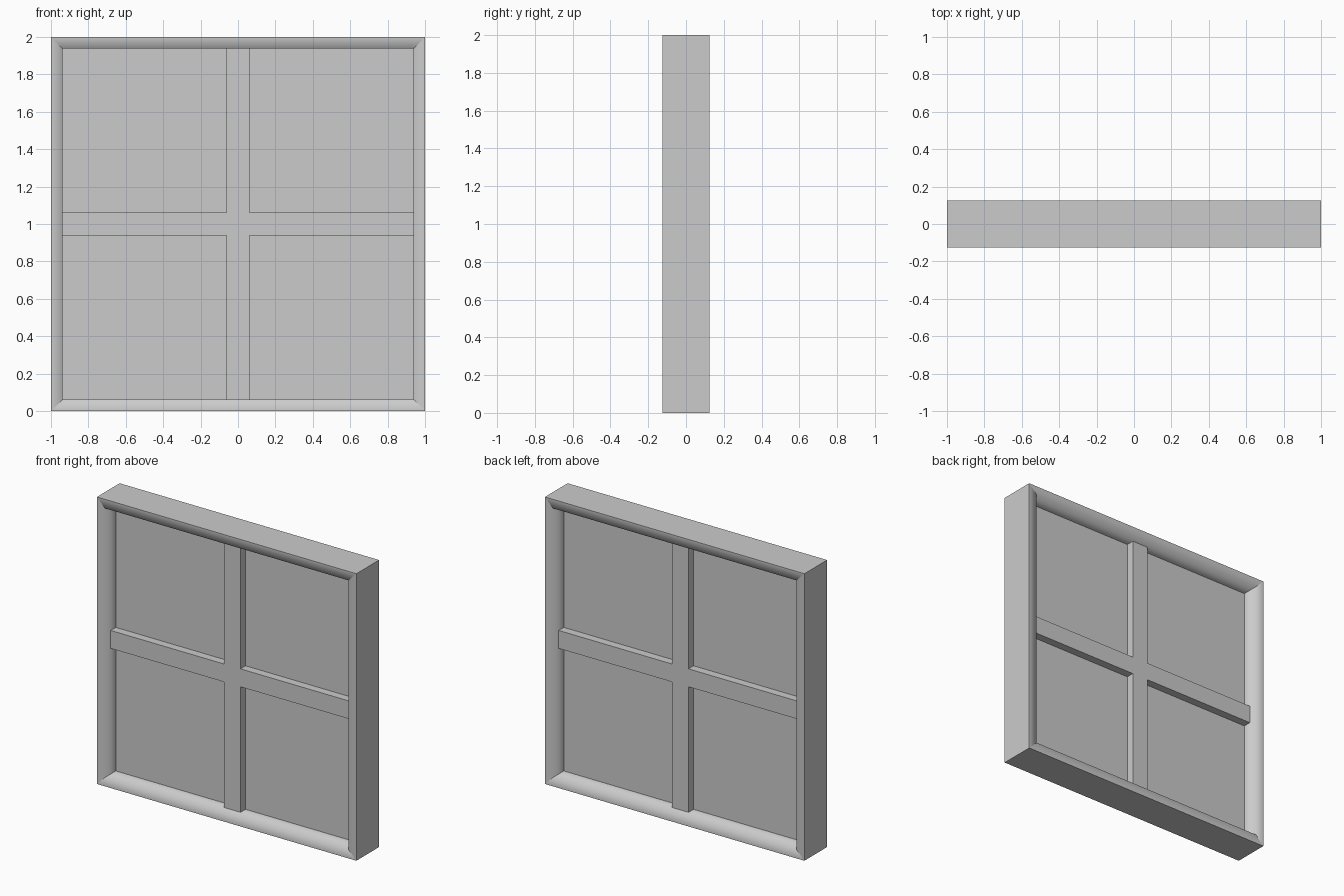
import bpy, bmesh

if "Cube" in bpy.data.objects:
    bpy.data.objects.remove(bpy.data.objects["Cube"])

HALF, RIM, DEPTH = 1.0, 0.0625, 0.125   # half size, rail width, half depth
INNER = HALF - RIM
BAR = 0.0625                            # half width and half depth of glazing bars


def make_object(name, bm):
    bmesh.ops.recalc_face_normals(bm, faces=bm.faces)
    mesh = bpy.data.meshes.new(name)
    bm.to_mesh(mesh)
    bm.free()
    obj = bpy.data.objects.new(name, mesh)
    bpy.context.collection.objects.link(obj)
    return obj


def prism(name, outline, half_depth):
    """Extrude an x/z outline symmetrically about y = 0."""
    bm = bmesh.new()
    face = bm.faces.new([bm.verts.new((x, -half_depth, z + HALF)) for x, z in outline])
    new = bmesh.ops.extrude_face_region(bm, geom=[face])["geom"]
    verts = [v for v in new if isinstance(v, bmesh.types.BMVert)]
    bmesh.ops.translate(bm, verts=verts, vec=(0, 2 * half_depth, 0))
    return make_object(name, bm)


def square(s):
    return [(-s, -s), (s, -s), (s, s), (-s, s)]


# Outer frame: a rectangular section swept round the square, soft inner edges
bm = bmesh.new()
rings = [[bm.verts.new((x, y, z + HALF)) for x, z in square(s)]
         for s, y in ((HALF, -DEPTH), (INNER, -DEPTH), (INNER, DEPTH), (HALF, DEPTH))]
for k in range(4):
    a, b = rings[k], rings[(k + 1) % 4]
    for i in range(4):
        j = (i + 1) % 4
        bm.faces.new((a[i], a[j], b[j], b[i])).smooth = True
for e in bm.edges:
    mid = (e.verts[0].co + e.verts[1].co) / 2
    outer = max(abs(mid.x), abs(mid.z - HALF)) > INNER + 0.01
    along_depth = abs(e.verts[0].co.y - e.verts[1].co.y) > 0.01
    e.smooth = not (outer or along_depth)
make_object("window_frame", bm)

# Cross-shaped glazing bars
quarter = [(BAR, INNER), (BAR, BAR), (INNER, BAR)]
cross = []
for _ in range(4):
    cross += quarter
    quarter = [(z, -x) for x, z in quarter]
prism("glazing_bars", cross, BAR)

# Thin pane in the middle of the frame
prism("window_pane", square(INNER), 0.00625)
